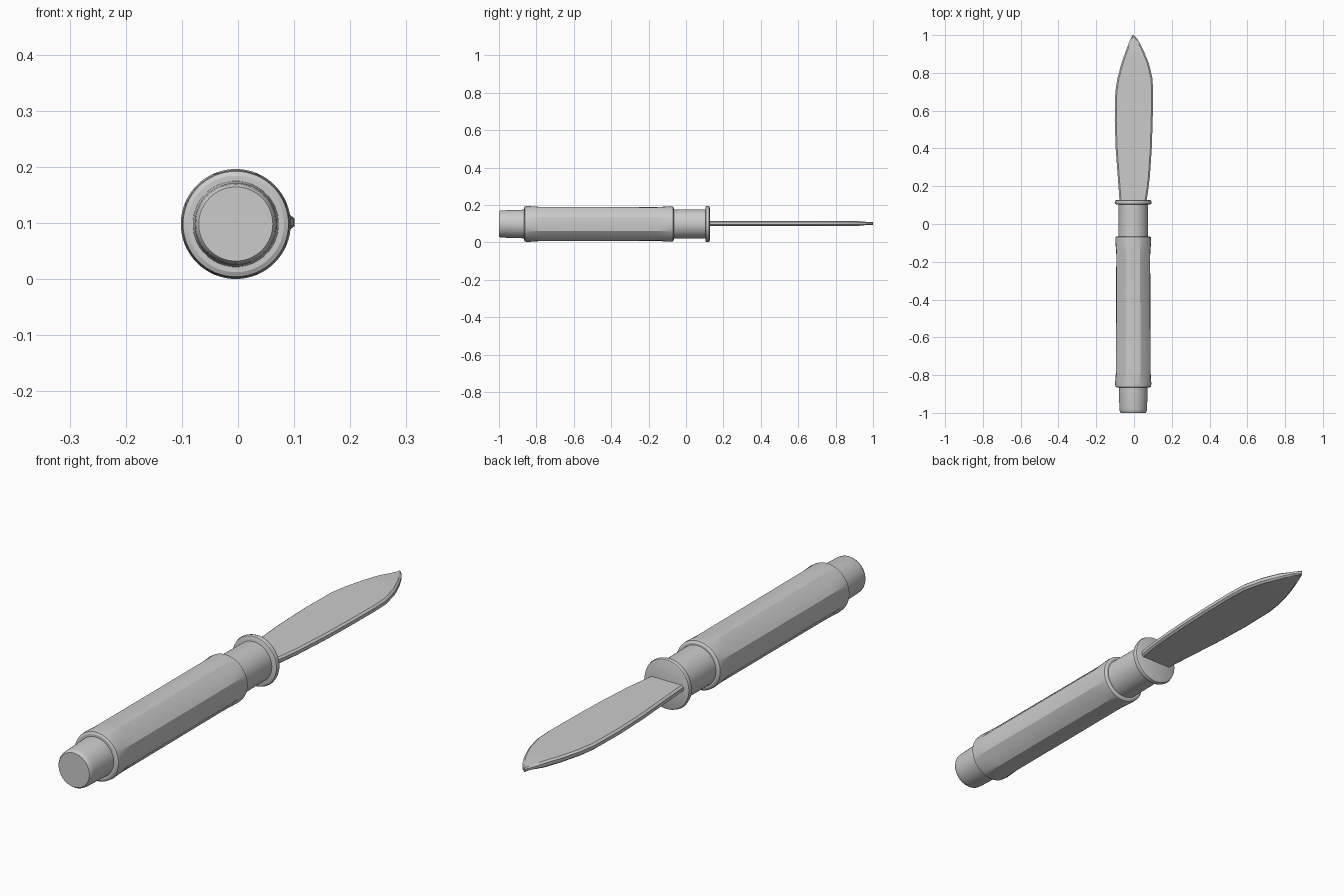
import bpy, bmesh, math

cube = bpy.data.objects.get("Cube")
if cube:
    bpy.data.objects.remove(cube)

CX, CZ = -0.004, 0.098   # axis of the handle
SEG = 64

grey = bpy.data.materials.new("plain grey")
grey.use_nodes = True
colour = (0.6, 0.6, 0.6, 1)
grey.diffuse_color = colour
grey.node_tree.nodes["Principled BSDF"].inputs["Base Color"].default_value = colour


def finish(name, bm, angle=30):
    bmesh.ops.recalc_face_normals(bm, faces=bm.faces)
    mesh = bpy.data.meshes.new(name)
    bm.to_mesh(mesh)
    bm.free()
    mesh.materials.append(grey)
    obj = bpy.data.objects.new(name, mesh)
    bpy.context.collection.objects.link(obj)
    bpy.ops.object.select_all(action='DESELECT')
    obj.select_set(True)
    bpy.context.view_layer.objects.active = obj
    bpy.ops.object.shade_smooth_by_angle(angle=math.radians(angle))
    return obj


def octagon(angle):
    """Radius factor of an octagon with a flat side on top."""
    step = math.pi / 4
    offset = (angle + step / 2) % step - step / 2
    return 0.94 / math.cos(offset)


def lathe(name, profile, angle=30):
    """Loft (y, radius, facet amount) rings along the y axis."""
    bm = bmesh.new()
    rings = []
    for y, r, facet in profile:
        ring = []
        for i in range(SEG):
            a = math.tau * i / SEG
            rr = r * (1 + facet * (octagon(a) - 1))
            ring.append(bm.verts.new((CX + rr * math.cos(a), y, CZ + rr * math.sin(a))))
        rings.append(ring)
    for lower, upper in zip(rings, rings[1:]):
        for i in range(SEG):
            j = (i + 1) % SEG
            bm.faces.new((lower[i], lower[j], upper[j], upper[i]))
    bm.faces.new(rings[0])
    bm.faces.new(rings[-1])
    return finish(name, bm, angle)


# Handle parts from the butt to the guard
lathe("pommel", [(-1, 0.066, 0), (-0.993, 0.071, 0), (-0.98, 0.073, 0), (-0.85, 0.077, 0)])
lathe("grip", [(-0.866, 0.086, 0), (-0.862, 0.094, 0), (-0.845, 0.096, 0),
               (-0.77, 0.096, 0.9), (-0.16, 0.095, 0.9),
               (-0.085, 0.095, 0), (-0.07, 0.094, 0), (-0.065, 0.086, 0)], 20)
lathe("neck", [(-0.08, 0.079, 0), (0.11, 0.077, 0)])
lathe("guard", [(0.103, 0.088, 0), (0.106, 0.095, 0), (0.115, 0.098, 0),
                (0.124, 0.095, 0), (0.127, 0.088, 0)], 40)

# Blade outline as (y, left edge x, right edge x)
outline = [(0.11, -0.076, 0.064), (0.17, -0.08, 0.074), (0.25, -0.086, 0.084),
           (0.4, -0.097, 0.094), (0.55, -0.102, 0.099), (0.7, -0.099, 0.101),
           (0.77, -0.088, 0.098), (0.85, -0.067, 0.079), (0.92, -0.042, 0.05),
           (0.97, -0.023, 0.024), (0.99, -0.014, 0.009), (1, -0.008, -0.004)]
bm = bmesh.new()
sections = []
for y, x0, x1 in outline:
    half = 0.013 if y < 0.95 else 0.008
    mid = (x0 + x1) / 2
    bevel = min(0.008, (x1 - x0) * 0.3)
    points = [(x0, -0.5), (x0 + bevel, -1), (x1 - bevel, -1),
              (x1, -0.5), (x1, 0.5), (x1 - bevel, 1), (x0 + bevel, 1), (x0, 0.5)]
    sections.append([bm.verts.new((x, y, 0.101 + half * t)) for x, t in points])
for a, b in zip(sections, sections[1:]):
    for i in range(len(a)):
        j = (i + 1) % len(a)
        bm.faces.new((a[i], a[j], b[j], b[i]))
bm.faces.new(sections[0])
bm.faces.new(sections[-1])
finish("blade", bm, 25)
